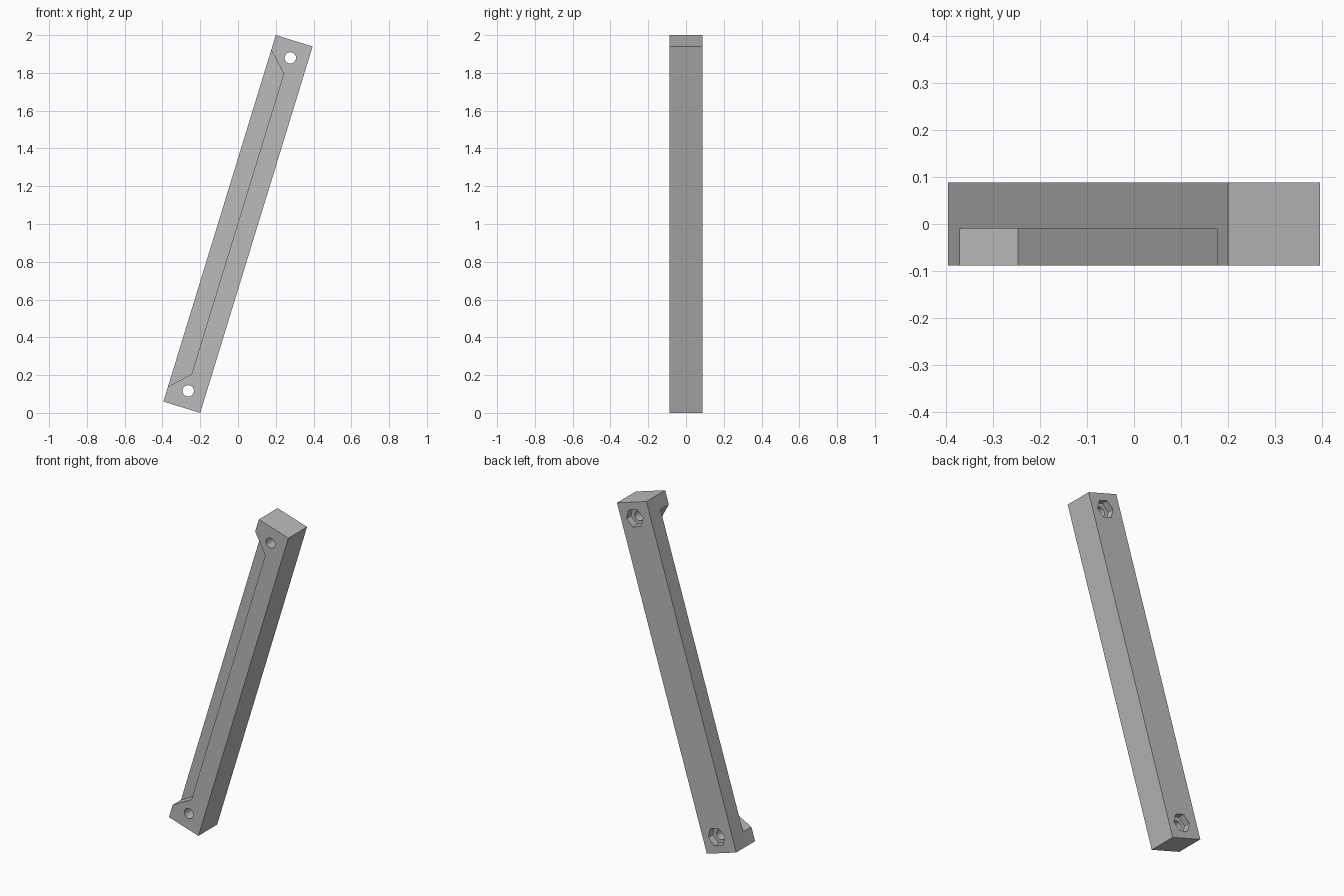
import bpy
import bmesh
from math import atan2, cos, sin, pi, hypot

if "Cube" in bpy.data.objects:
    bpy.data.objects.remove(bpy.data.objects["Cube"])

DX, DZ = 0.595, 1.94                 # run and rise of the tilted bar
TILT = atan2(DX, DZ)
HALF_L = hypot(DX, DZ) / 2
HALF_W, HALF_D = 0.102, 0.0885
HOLE_X, HOLE_Z = 0.007, 0.922

grey = bpy.data.materials.new("grey")
grey.use_nodes = True
colour = (0.5, 0.5, 0.5, 1)
grey.diffuse_color = colour
grey.node_tree.nodes["Principled BSDF"].inputs["Base Color"].default_value = colour


def prism(name, profile, y0, y1):
    """Extrude an x-z profile from y0 to y1."""
    bm = bmesh.new()
    face = bm.faces.new([bm.verts.new((x, y0, z)) for x, z in profile])
    side = bmesh.ops.extrude_face_region(bm, geom=[face])
    moved = [v for v in side["geom"] if isinstance(v, bmesh.types.BMVert)]
    bmesh.ops.translate(bm, verts=moved, vec=(0, y1 - y0, 0))
    bmesh.ops.recalc_face_normals(bm, faces=bm.faces)
    mesh = bpy.data.meshes.new(name)
    bm.to_mesh(mesh)
    bm.free()
    mesh.materials.append(grey)
    obj = bpy.data.objects.new(name, mesh)
    bpy.context.collection.objects.link(obj)
    return obj


def polygon(radius, sides, cx, cz):
    return [(cx + radius * cos(2 * pi * i / sides), cz + radius * sin(2 * pi * i / sides))
            for i in range(sides)]


# Main bar
bar = prism("bar", [(-HALF_W, -HALF_L), (HALF_W, -HALF_L),
                    (HALF_W, HALF_L), (-HALF_W, HALF_L)], -HALF_D, HALF_D)

# Long front recess with slanted ends
cutters = [prism("recess_cutter", [(-0.15, -0.98), (-0.002, -0.832),
                                   (-0.002, 0.832), (-0.15, 0.98)], -0.15, -0.01)]

# Bolt holes with hexagonal nut pockets at the back
for z in (-HOLE_Z, HOLE_Z):
    cutters.append(prism("bolt_hole_cutter", polygon(0.03, 32, HOLE_X, z), -0.2, 0.2))
    cutters.append(prism("nut_pocket_cutter", polygon(0.057, 6, HOLE_X, z), HALF_D - 0.042, 0.2))

for cutter in cutters:
    cutter.hide_render = True
    cut = bar.modifiers.new(cutter.name, "BOOLEAN")
    cut.operation = "DIFFERENCE"
    cut.solver = "EXACT"
    cut.object = cutter

# Apply the cuts, then remove the cutters
bpy.context.view_layer.objects.active = bar
bar.select_set(True)
for cutter in cutters:
    bpy.ops.object.modifier_apply(modifier=cutter.name)
for cutter in cutters:
    bpy.data.objects.remove(cutter)

# Smooth hole walls, then lean the bar into place
for obj in bpy.context.selected_objects:
    obj.select_set(obj == bar)
bpy.ops.object.shade_smooth_by_angle(angle=pi / 6)
bar.rotation_euler = (0, TILT, 0)
bar.location = (0, 0, 1)
